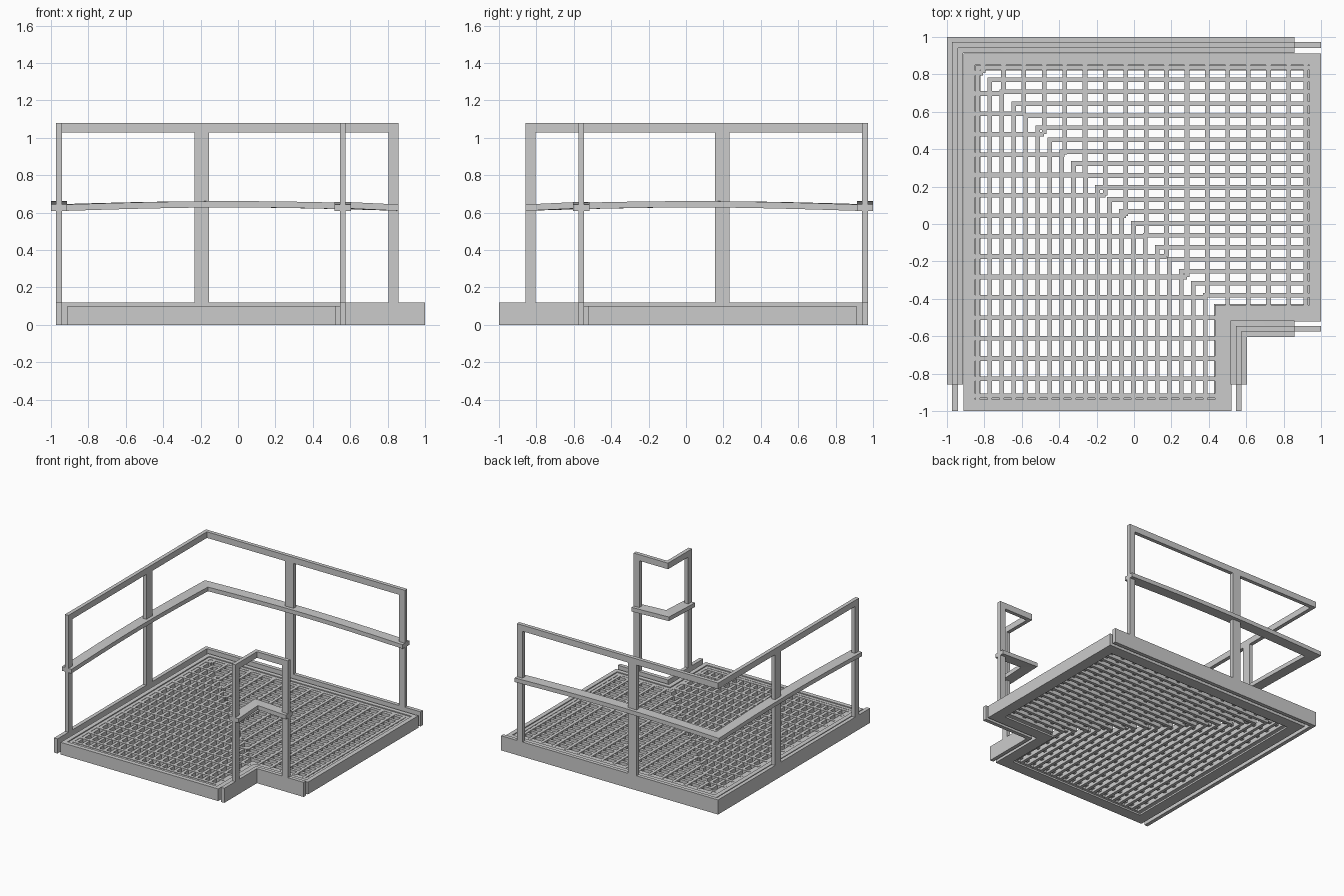
import bpy, bmesh, math

if "Cube" in bpy.data.objects:
    bpy.data.objects.remove(bpy.data.objects["Cube"])

# Every L-shaped part is symmetric about the diagonal y = -x:
# a = outer corner, b = inner corner, e = leg ends.
def l_outline(a, b, e):
    return [(a, -e), (b, -e), (b, -b), (e, -b), (e, -a), (a, -a)]

def prism(bm, pts, z0, z1):
    lo = [bm.verts.new((x, y, z0)) for x, y in pts]
    hi = [bm.verts.new((x, y, z1)) for x, y in pts]
    bm.faces.new(lo)
    bm.faces.new(hi)
    n = len(pts)
    for i in range(n):
        j = (i + 1) % n
        bm.faces.new((lo[i], lo[j], hi[j], hi[i]))

def box(bm, x0, x1, y0, y1, z0, z1):
    prism(bm, [(x0, y0), (x1, y0), (x1, y1), (x0, y1)], z0, z1)

def mirrored_box(bm, x0, x1, y0, y1, z0, z1):
    box(bm, x0, x1, y0, y1, z0, z1)
    box(bm, -y1, -y0, -x1, -x0, z0, z1)

def finish(bm, name):
    bmesh.ops.recalc_face_normals(bm, faces=bm.faces)
    me = bpy.data.meshes.new(name)
    bm.to_mesh(me)
    bm.free()
    ob = bpy.data.objects.new(name, me)
    bpy.context.collection.objects.link(ob)
    return ob

def bridge(bm, loops, closed):
    n, m = len(loops), len(loops[0])
    for i in range(n if closed else n - 1):
        for j in range(m):
            p, q, k = loops[i], loops[(i + 1) % n], (j + 1) % m
            bm.faces.new((p[j], p[k], q[k], q[j]))

def frame_ring(name, profile):
    """Sweep an (inset, z) profile round the platform edge."""
    bm = bmesh.new()
    loops = [[bm.verts.new((x, y, z)) for x, y in l_outline(-0.912 + d, 0.52 - d, 1 - d)]
             for d, z in profile]
    bridge(bm, loops, True)
    return finish(bm, name)

# Platform angle frame and the edge band round the grating
frame_ring("platform_frame", [(0, 0), (0.092, 0), (0.092, 0.015), (0.036, 0.015),
                              (0.036, 0.1), (0, 0.1)])
frame_ring("grating_edge_band", [(0.036, 0.05), (0.063, 0.05), (0.063, 0.092), (0.036, 0.092)])

# Grating bearing bars, each bent round the corner
bm = bmesh.new()
for i in range(21):
    c = -0.835 + i * 0.064
    prism(bm, l_outline(c - 0.0125, c + 0.0125, 0.937), 0.045, 0.09)
finish(bm, "grating_bearing_bars")

# Grating cross bars, stopping at the diagonal
bm = bmesh.new()
for d in [-0.918] + [-0.828 + 0.109 * i for i in range(16)]:
    end = min(0.457, -d)
    if end > -0.84:
        mirrored_box(bm, -0.85, end, d - 0.0125, d + 0.0125, 0.065, 0.093)
finish(bm, "grating_cross_bars")

def mid_rail(name, c, lift_at):
    """Flat rail with a slight vertical bow along each leg."""
    bm, loops, steps = bmesh.new(), [], 8
    w, e = 0.0435, 0.857
    stations = [i / steps for i in range(steps + 1)]          # 0 = end, 1 = corner
    for leg in (0, 1):
        for t in (stations if leg == 0 else stations[-2::-1]):
            z = 0.61 + lift_at(t)
            pts = []
            for off, dz in ((-w, 0), (w, 0), (w, 0.034), (-w, 0.034)):
                x, y = c + off, -e + (e - c - off) * t
                if leg:
                    x, y = -y, -x
                pts.append(bm.verts.new((x, y, z + dz)))
            loops.append(pts)
    bridge(bm, loops, False)
    bm.faces.new(loops[0])
    bm.faces.new(loops[-1])
    return finish(bm, name)

# Guard rails: the long outer one and the short one at the notch
for side, c, lift in (("outer", -0.957, lambda t: 0.018 * math.sin(math.pi * t)),
                      ("inner", 0.56, lambda t: 0.012 * t)):
    h = 0.0155
    for part, e, z0, z1 in (("kick_plate", 1, 0, 0.12), ("top_rail", 0.857, 1.03, 1.08)):
        bm = bmesh.new()
        prism(bm, l_outline(c - h, c + h, e), z0, z1)
        finish(bm, f"{side}_{part}")
    mid_rail(f"{side}_mid_rail", c, lift)
    bm = bmesh.new()
    mirrored_box(bm, c - h, c + h, -0.857, -0.805, 0.12, 1.03)
    if side == "outer":
        mirrored_box(bm, c - h, c + h, 0.155, 0.232, 0.12, 1.03)
    finish(bm, f"{side}_posts")
